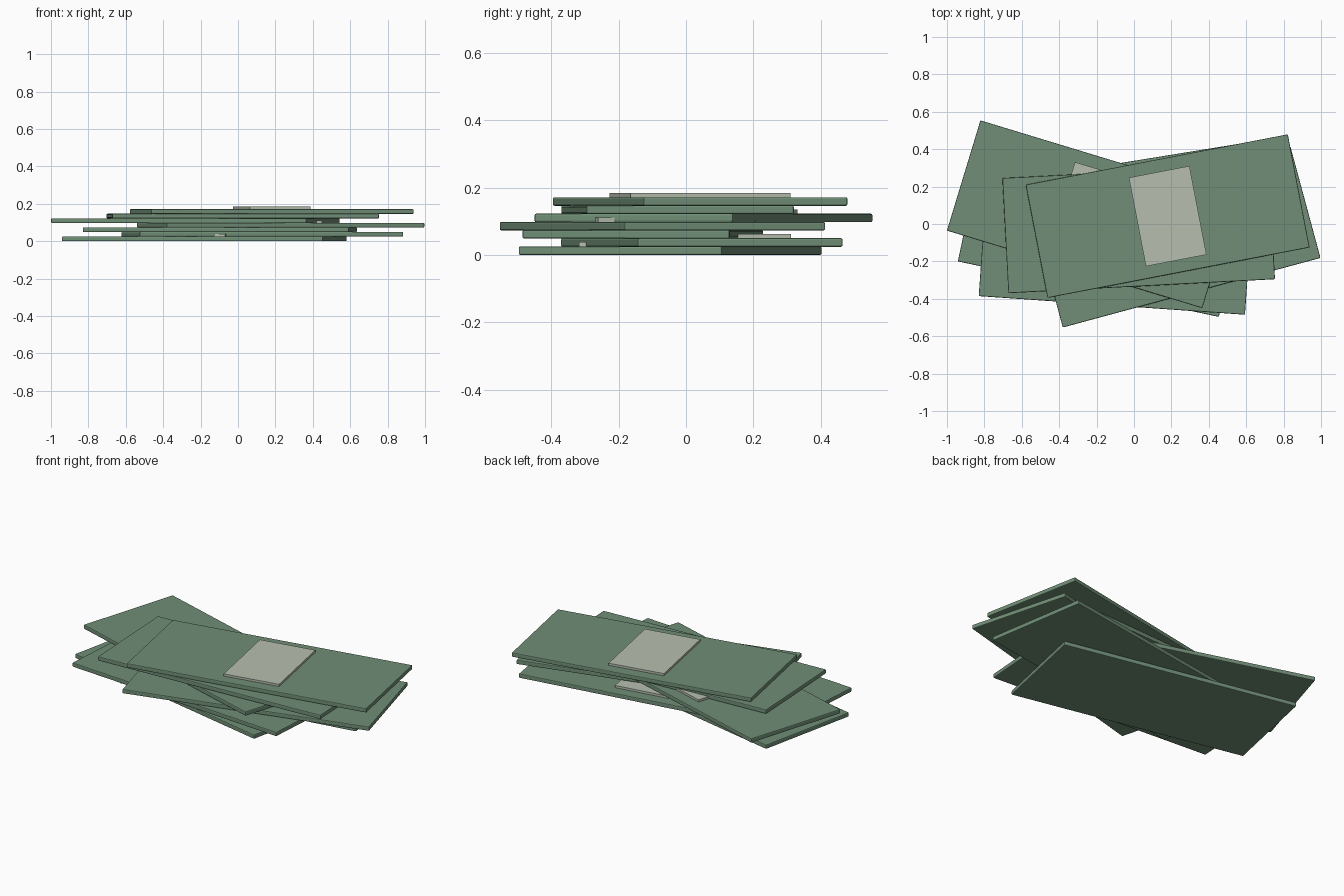
import bpy
from math import radians

if "Cube" in bpy.data.objects:
    bpy.data.objects.remove(bpy.data.objects["Cube"])

LENGTH, WIDTH, THICK, PITCH = 1.427, 0.616, 0.0255, 0.0243


def material(name, color):
    m = bpy.data.materials.new(name)
    m.diffuse_color = (*color, 1)
    m.use_nodes = True
    m.node_tree.nodes["Principled BSDF"].inputs["Base Color"].default_value = m.diffuse_color
    return m


green = material("note_green", (0.16, 0.27, 0.18))
pale = material("pale_panel", (0.47, 0.52, 0.43))


def slab(name, size, loc, angle, mat, bevel):
    bpy.ops.mesh.primitive_cube_add(size=1, location=loc, rotation=(0, 0, radians(angle)))
    ob = bpy.context.object
    ob.name = name
    ob.scale = size
    bpy.ops.object.transform_apply(location=False, rotation=False, scale=True)
    ob.data.materials.append(mat)
    if bevel:
        b = ob.modifiers.new("soft_edges", 'BEVEL')
        b.width = bevel
        b.segments = 2
    return ob


# Fanned stack of notes from bottom to top: centre x, centre y, turn in degrees
notes = [
    (-0.180, -0.047, -12.0),
    (0.130, 0.047, 9.2),
    (-0.097, -0.128, -4.0),
    (0.228, -0.070, 15.1),
    (-0.228, 0.052, -16.9),
    (0.025, -0.025, 3.0),
    (0.180, 0.042, 10.9),
]

for i, (x, y, a) in enumerate(notes, 1):
    z = (i - 1) * PITCH
    # Note sheet
    slab(f"banknote_{i}", (LENGTH, WIDTH, THICK), (x, y, z + THICK / 2), a, green, 0.005)
    # Pale centre panel lying on the note
    slab(f"centre_panel_{i}", (0.33, 0.483, 0.016), (x, y, z + THICK + 0.005), a, pale, 0)
